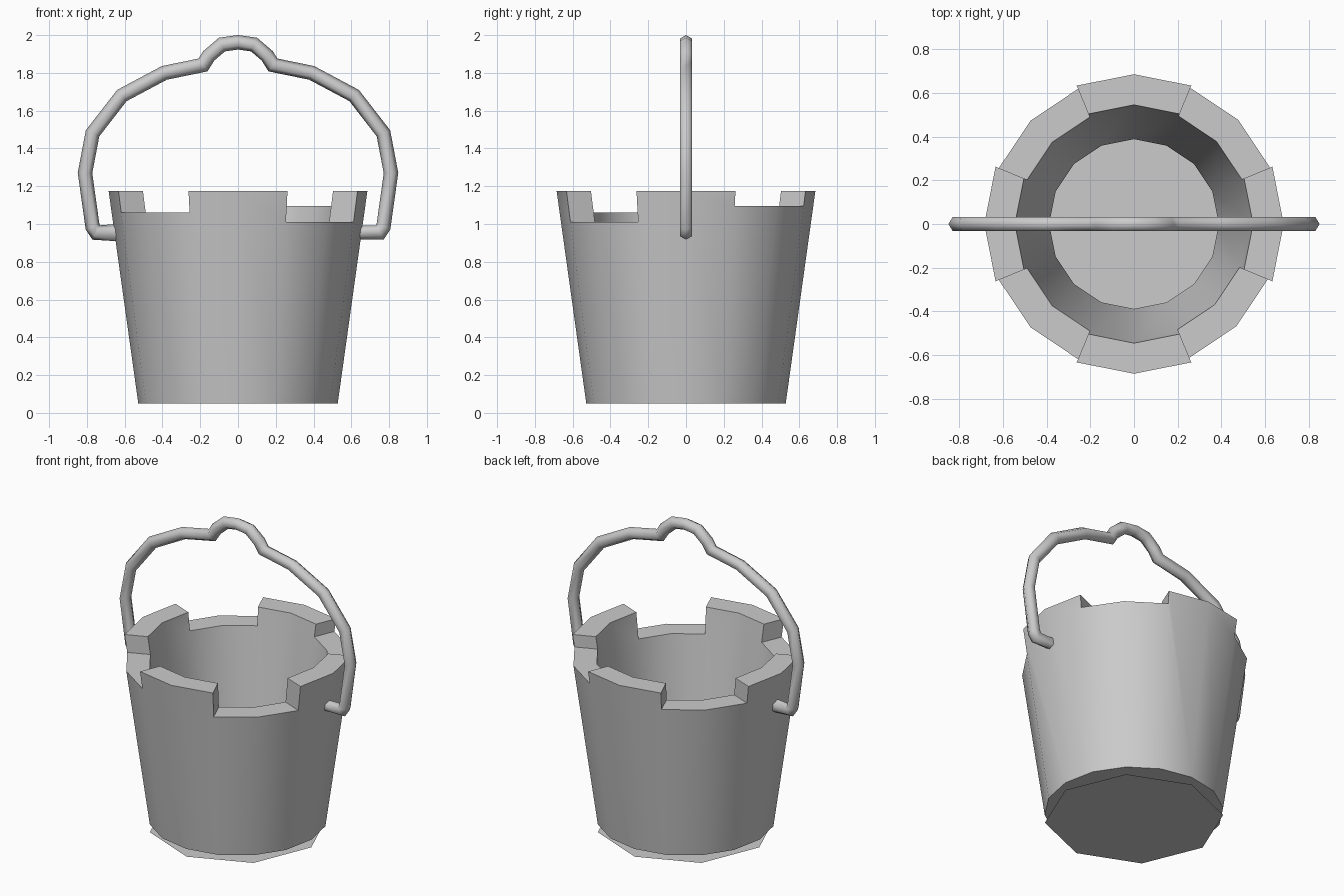
import bpy, bmesh, math
from mathutils import Vector

if "Cube" in bpy.data.objects:
    bpy.data.objects.remove(bpy.data.objects["Cube"])

SIDES = 16
Z0, Z1 = 0.05, 1.175


def finish(bm, name, angle):
    bmesh.ops.remove_doubles(bm, verts=bm.verts, dist=1e-4)
    bmesh.ops.recalc_face_normals(bm, faces=bm.faces)
    me = bpy.data.meshes.new(name)
    bm.to_mesh(me)
    bm.free()
    ob = bpy.data.objects.new(name, me)
    bpy.context.collection.objects.link(ob)
    bpy.ops.object.select_all(action='DESELECT')
    ob.select_set(True)
    bpy.context.view_layer.objects.active = ob
    bpy.ops.object.shade_smooth_by_angle(angle=math.radians(angle))
    return ob


def wall_point(k, z, inner):
    # tapered wall: radius grows with height
    r = 0.528 + (0.685 - 0.528) * (z - Z0) / (Z1 - Z0) - (0.14 if inner else 0)
    a = 2 * math.pi * k / SIDES
    return Vector((r * math.cos(a), r * math.sin(a), z))


# Bucket wall: 16 segments, with four broken notches of different depth
notch = {1: 1.095, 2: 1.095, 5: 1.06, 6: 1.06, 9: 1.06, 10: 1.06, 13: 1.01, 14: 1.01}
tops = [notch.get(k, Z1) for k in range(SIDES)]
bm = bmesh.new()


def face(*pts):
    bm.faces.new([bm.verts.new(p) for p in pts])


for k in range(SIDES):
    h, n = tops[k], k + 1
    # split points on each edge so neighbouring heights share vertices
    left = sorted({Z0, h, min(h, tops[k - 1])})
    right = sorted({Z0, h, min(h, tops[n % SIDES])})
    for inner in (False, True):
        face(*[wall_point(k, z, inner) for z in left],
             *[wall_point(n, z, inner) for z in reversed(right)])
    for z in (Z0, h):
        face(wall_point(k, z, False), wall_point(n, z, False),
             wall_point(n, z, True), wall_point(k, z, True))
    # notch side
    g = tops[n % SIDES]
    if abs(g - h) > 1e-4:
        face(wall_point(n, h, False), wall_point(n, g, False),
             wall_point(n, g, True), wall_point(n, h, True))
finish(bm, "bucket_wall", 30)

# Bottom: flat octagonal disc
bm = bmesh.new()
bmesh.ops.create_circle(bm, cap_ends=True, segments=8, radius=0.528)
finish(bm, "bucket_bottom", 30)

# Handle: hexagonal rod swept along a mirrored path
half = [(0.62, 0.955), (0.75, 0.955), (0.77, 0.985), (0.81, 1.27), (0.77, 1.48),
        (0.615, 1.68), (0.39, 1.80), (0.185, 1.842), (0.155, 1.89), (0.085, 1.95)]
path = [Vector((x, 0, z)) for x, z in half] + [Vector((0, 0, 1.962))]
path += [Vector((-x, 0, z)) for x, z in reversed(half)]
bm = bmesh.new()
rings = []
for i, p in enumerate(path):
    a = (p - path[max(i - 1, 0)]).normalized()
    b = (path[min(i + 1, len(path) - 1)] - p).normalized()
    t = (a + b).normalized()
    miter = 1 / max(0.8, t.dot(b))
    nrm = Vector((t.z, 0, -t.x)) * miter
    rings.append([bm.verts.new(p + 0.038 * (math.cos(j * math.pi / 3) * nrm
                  + math.sin(j * math.pi / 3) * Vector((0, 1, 0)))) for j in range(6)])
for r, s in zip(rings, rings[1:]):
    for j in range(6):
        bm.faces.new((r[j], r[(j + 1) % 6], s[(j + 1) % 6], s[j]))
bm.faces.new(rings[0])
bm.faces.new(rings[-1])
finish(bm, "handle", 65)
